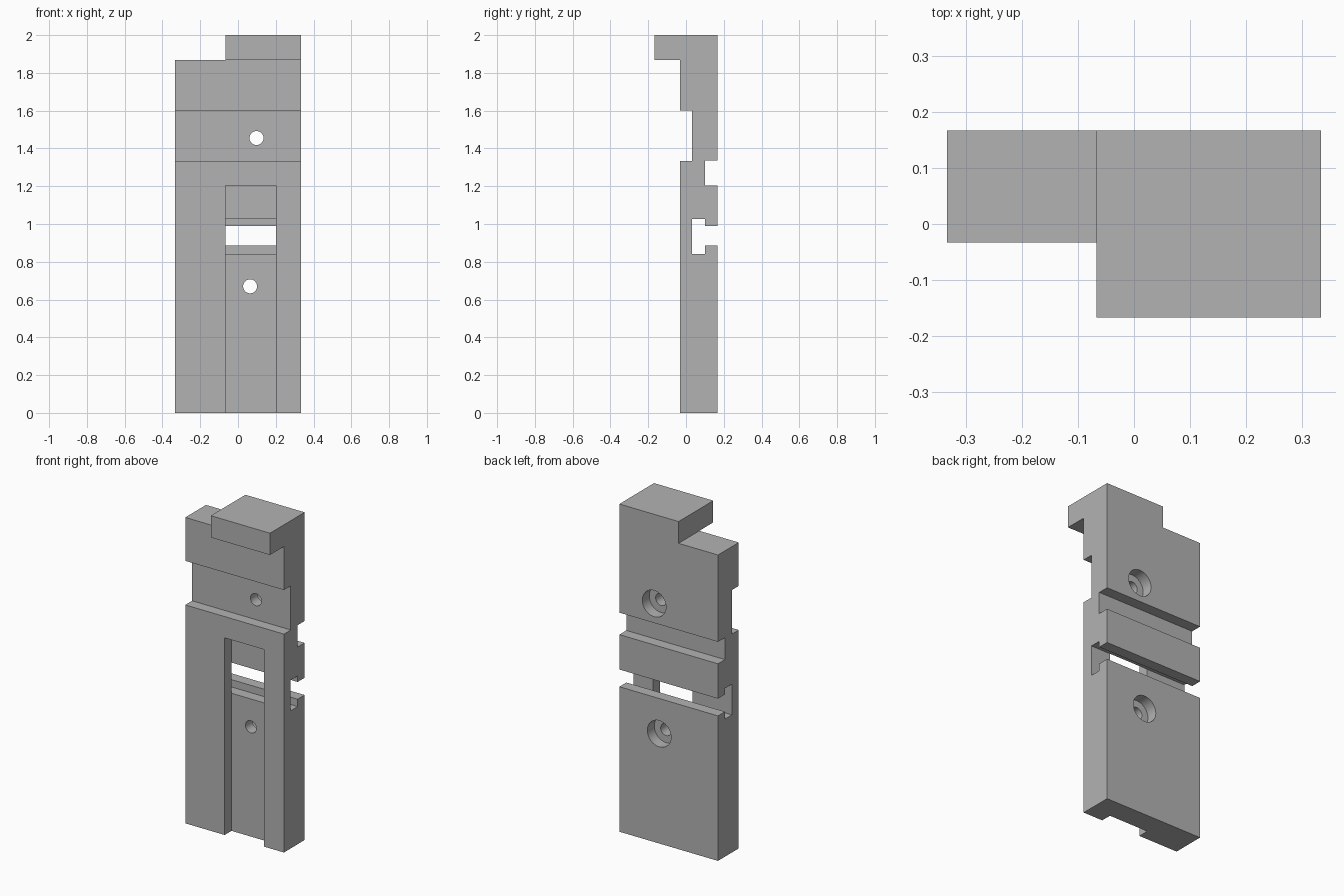
import bpy, bmesh
from math import pi
from mathutils import Matrix

if "Cube" in bpy.data.objects:
    bpy.data.objects.remove(bpy.data.objects["Cube"], do_unlink=True)

grey = bpy.data.materials.new("plain grey")
grey.use_nodes = True
grey.diffuse_color = (0.45, 0.45, 0.45, 1)
grey.node_tree.nodes["Principled BSDF"].inputs["Base Color"].default_value = (0.45, 0.45, 0.45, 1)

# Shared depths and half width
W, FRONT, MID, INNER, BACK = 0.333, -0.033, 0.033, 0.1, 0.167


def make_object(name, bm):
    bmesh.ops.recalc_face_normals(bm, faces=bm.faces)
    mesh = bpy.data.meshes.new(name)
    bm.to_mesh(mesh)
    bm.free()
    mesh.materials.append(grey)
    obj = bpy.data.objects.new(name, mesh)
    bpy.context.collection.objects.link(obj)
    return obj


def box(name, low, high):
    bm = bmesh.new()
    bmesh.ops.create_cube(bm, size=1)
    for v in bm.verts:
        v.co = [low[i] if v.co[i] < 0 else high[i] for i in range(3)]
    return make_object(name, bm)


def bore(name, x, z, radius, y0, y1):
    bm = bmesh.new()
    turn = Matrix.Translation((x, (y0 + y1) / 2, z)) @ Matrix.Rotation(pi / 2, 4, 'X')
    bmesh.ops.create_cone(bm, cap_ends=True, segments=48, radius1=radius,
                          radius2=radius, depth=y1 - y0, matrix=turn)
    return make_object(name, bm)


# Side profile (y, z): hooked head, front groove, back groove and T-slot
profile = [(FRONT, 0), (BACK, 0), (BACK, 0.885), (INNER, 0.885), (INNER, 0.84),
           (MID, 0.84), (MID, 1.027), (INNER, 1.027), (INNER, 0.99), (BACK, 0.99),
           (BACK, 1.203), (INNER, 1.203), (INNER, 1.337), (BACK, 1.337), (BACK, 2),
           (-BACK, 2), (-BACK, 1.867), (FRONT, 1.867), (FRONT, 1.602),
           (MID, 1.602), (MID, 1.333), (FRONT, 1.333)]
bm = bmesh.new()
face = bm.faces.new([bm.verts.new((-W, y, z)) for y, z in profile])
side = bmesh.ops.extrude_face_region(bm, geom=[face])
bmesh.ops.translate(bm, vec=(2 * W, 0, 0),
                    verts=[g for g in side["geom"] if isinstance(g, bmesh.types.BMVert)])
body = make_object("slotted_plate", bm)

# Head step, front channel and two counterbored screw holes
cutters = [box("head_step_cutter", (-1, -1, 1.867), (-0.067, 1, 3)),
           box("channel_cutter", (-0.067, -1, -1), (0.2, MID, 1.203))]
for label, x, z in (("upper", 0.098, 1.455), ("lower", 0.064, 0.67)):
    cutters.append(bore(label + "_hole_cutter", x, z, 0.037, -0.1, 0.3))
    cutters.append(bore(label + "_counterbore_cutter", x, z, 0.08, INNER, 0.3))

for cutter in cutters:
    cutter.hide_render = True
    cut = body.modifiers.new(cutter.name, 'BOOLEAN')
    cut.operation = 'DIFFERENCE'
    cut.solver = 'EXACT'
    cut.object = cutter

# Bake the cuts and drop the cutters
bpy.context.view_layer.update()
graph = bpy.context.evaluated_depsgraph_get()
result = bpy.data.meshes.new_from_object(body.evaluated_get(graph))
body.modifiers.clear()
body.data = result
for cutter in cutters:
    bpy.data.objects.remove(cutter, do_unlink=True)

# Smooth bores with sharp edges
bpy.ops.object.select_all(action='DESELECT')
body.select_set(True)
bpy.context.view_layer.objects.active = body
bpy.ops.object.shade_smooth_by_angle(angle=pi / 6)
